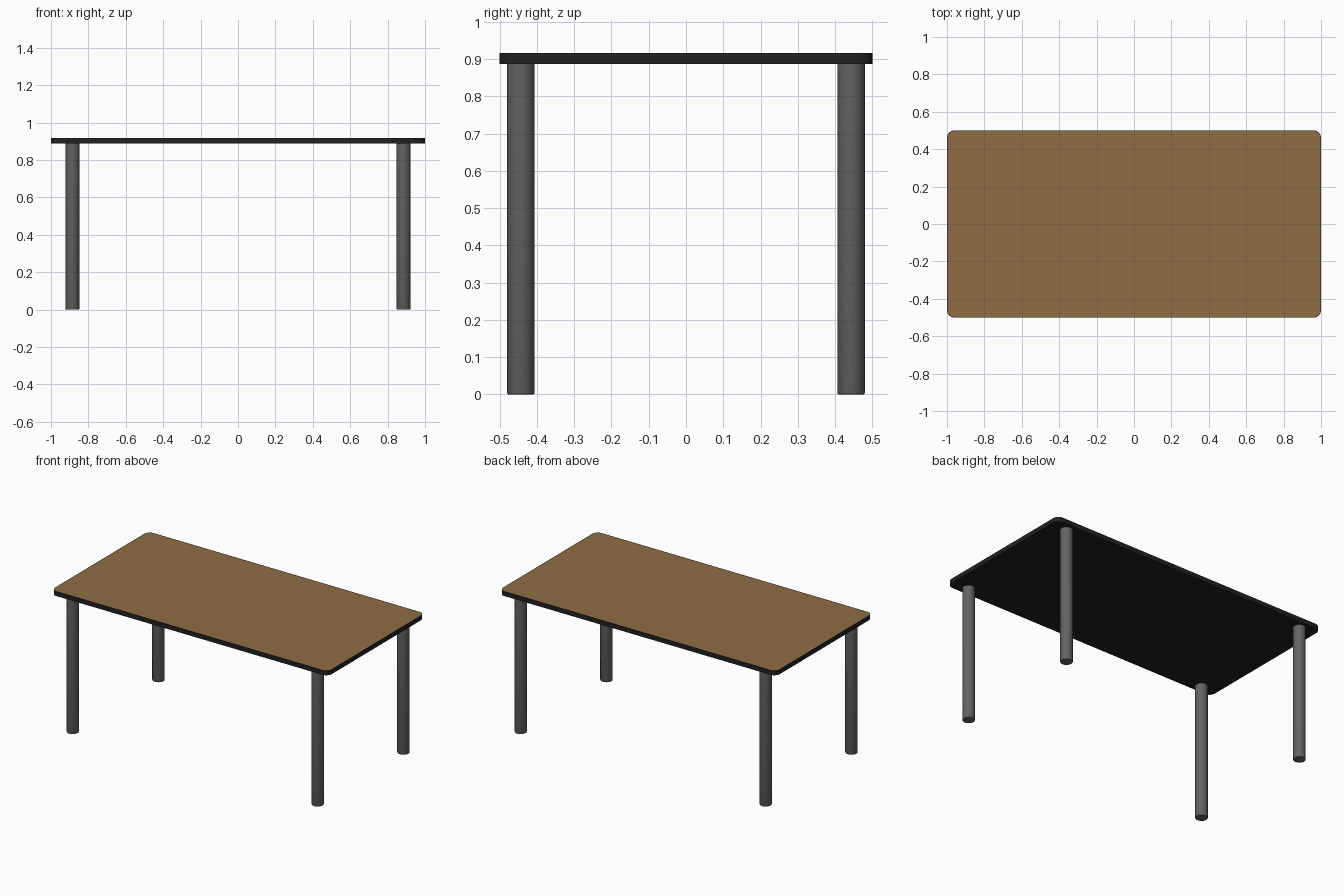
import bpy
import bmesh
import math

cube = bpy.data.objects.get("Cube")
if cube:
    bpy.data.objects.remove(cube, do_unlink=True)

TOP_Z, THICK = 0.917, 0.03
HALF_X, HALF_Y, CORNER = 1.0, 0.5, 0.04
LEG_X, LEG_Y, LEG_R = 0.885, 0.443, 0.037


def material(name, rgb, roughness=0.6):
    mat = bpy.data.materials.new(name)
    mat.use_nodes = True
    color = (*rgb, 1)
    mat.diffuse_color = color
    bsdf = mat.node_tree.nodes["Principled BSDF"]
    bsdf.inputs["Base Color"].default_value = color
    bsdf.inputs["Roughness"].default_value = roughness
    return mat


wood = material("brown wood", (0.28, 0.15, 0.06))
black = material("black edging", (0.015, 0.015, 0.015))
metal = material("grey metal", (0.13, 0.125, 0.12), 0.4)


def finish(bm, name, mats):
    mesh = bpy.data.meshes.new(name)
    bm.to_mesh(mesh)
    bm.free()
    obj = bpy.data.objects.new(name, mesh)
    bpy.context.collection.objects.link(obj)
    for mat in mats:
        mesh.materials.append(mat)
    bpy.ops.object.select_all(action="DESELECT")
    obj.select_set(True)
    bpy.context.view_layer.objects.active = obj
    bpy.ops.object.shade_smooth_by_angle(angle=math.radians(40))
    return obj


# Tabletop: slab with rounded corners, wood face above, black edge and underside
bm = bmesh.new()
bmesh.ops.create_cube(bm, size=1)
for v in bm.verts:
    v.co.x *= 2 * HALF_X
    v.co.y *= 2 * HALF_Y
    v.co.z = TOP_Z - THICK / 2 + v.co.z * THICK
uprights = [e for e in bm.edges if abs(e.verts[0].co.z - e.verts[1].co.z) > THICK / 2]
bmesh.ops.bevel(bm, geom=uprights, offset=CORNER, segments=8, profile=0.5, affect="EDGES")
bm.normal_update()
top = [f for f in bm.faces if f.normal.z > 0.9]
# Thin black rim around the wood face
bmesh.ops.inset_region(bm, faces=top, thickness=0.003)
for f in bm.faces:
    f.material_index = 1
for f in top:
    f.material_index = 0
finish(bm, "tabletop", [wood, black])

# Legs: round tubes with a softened foot
for side, sx in (("left", 1), ("right", -1)):
    for end, sy in (("front", -1), ("back", 1)):
        height = TOP_Z - THICK
        bm = bmesh.new()
        bmesh.ops.create_cone(bm, cap_ends=True, segments=32, radius1=LEG_R,
                              radius2=LEG_R, depth=height)
        foot = [e for e in bm.edges if all(v.co.z < 0 for v in e.verts)]
        bmesh.ops.bevel(bm, geom=foot, offset=0.004, segments=2, profile=0.5, affect="EDGES")
        leg = finish(bm, f"{end}_{side}_leg", [metal])
        leg.location = (sx * LEG_X, sy * LEG_Y, height / 2)
